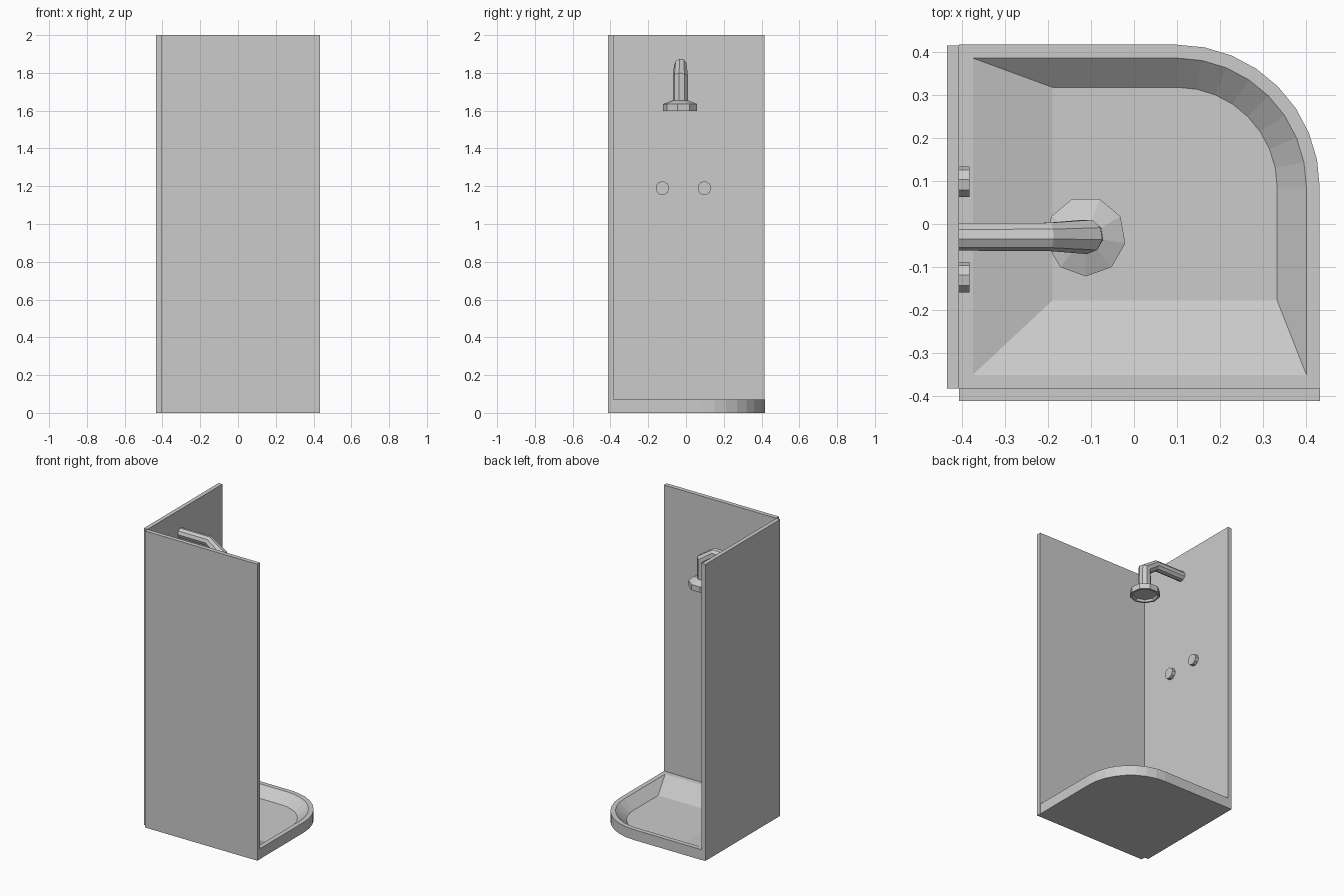
import bpy, bmesh
from math import sin, cos, pi
from mathutils import Vector

if "Cube" in bpy.data.objects:
    bpy.data.objects.remove(bpy.data.objects["Cube"])


def loft(name, rings, cap_start=True, cap_end=True):
    """Join equal-length rings of points into one flat-shaded mesh."""
    bm = bmesh.new()
    vs = [[bm.verts.new(p) for p in ring] for ring in rings]
    n = len(rings[0])
    for a, b in zip(vs, vs[1:]):
        for i in range(n):
            j = (i + 1) % n
            bm.faces.new((a[i], a[j], b[j], b[i]))
    if cap_start:
        bm.faces.new(vs[0][::-1])
    if cap_end:
        bm.faces.new(vs[-1])
    bmesh.ops.recalc_face_normals(bm, faces=bm.faces)
    me = bpy.data.meshes.new(name)
    bm.to_mesh(me)
    bm.free()
    ob = bpy.data.objects.new(name, me)
    bpy.context.collection.objects.link(ob)
    return ob


def panel(name, x0, x1, y0, y1, height):
    loft(name, [[(x0, y0, z), (x1, y0, z), (x1, y1, z), (x0, y1, z)]
                for z in (0, height)])


def circle(center, radius, u, v, n=9):
    return [Vector(center) + radius * (cos(2 * pi * i / n) * Vector(u)
                                       + sin(2 * pi * i / n) * Vector(v))
            for i in range(n)]


def tray_outline(left, front, radius, z, cx=0.1, cy=0.085, steps=8):
    arc = [(cx + radius * cos(pi / 2 * i / steps),
            cy + radius * sin(pi / 2 * i / steps), z) for i in range(steps + 1)]
    return [(left, front, z), (cx + radius, front, z)] + arc + [(left, cy + radius, z)]


# Walls
panel("side_wall", -0.435, -0.407, -0.383, 0.415, 2)
panel("front_wall", -0.407, 0.433, -0.412, -0.383, 2)

# Tray with rounded corner and sloped basin
loft("shower_tray", [
    tray_outline(-0.407, -0.383, 0.332, 0),
    tray_outline(-0.407, -0.383, 0.332, 0.07),
    tray_outline(-0.375, -0.351, 0.301, 0.07),
    tray_outline(-0.19, -0.178, 0.233, 0.01)])

# Bent pipe: x, z, radius, ring "up" direction
Y = -0.029
side = (0, -1, 0)
path = [(-0.407, 1.842, 0.033, (0, 0, 1)),
        (-0.197, 1.842, 0.034, (0.3, 0, 0.954)),
        (-0.109, 1.78, 0.041, (0.88, 0, 0.47)),
        (-0.112, 1.652, 0.041, (1, 0, 0))]
loft("shower_pipe", [circle((x, Y, z), r, side, up) for x, z, r, up in path])

# Shower head with recessed underside
profile = [(0.041, 1.655), (0.093, 1.635), (0.093, 1.597), (0.08, 1.597), (0.076, 1.612)]
loft("shower_head", [circle((-0.112, Y, z), r, side, (1, 0, 0)) for r, z in profile])

# Tap knobs
for name, y in (("front_tap", -0.125), ("back_tap", 0.097)):
    loft(name, [circle((x, y, 1.19), 0.037, (0, 1, 0), (0, 0, 1))
                for x in (-0.407, -0.383)])
